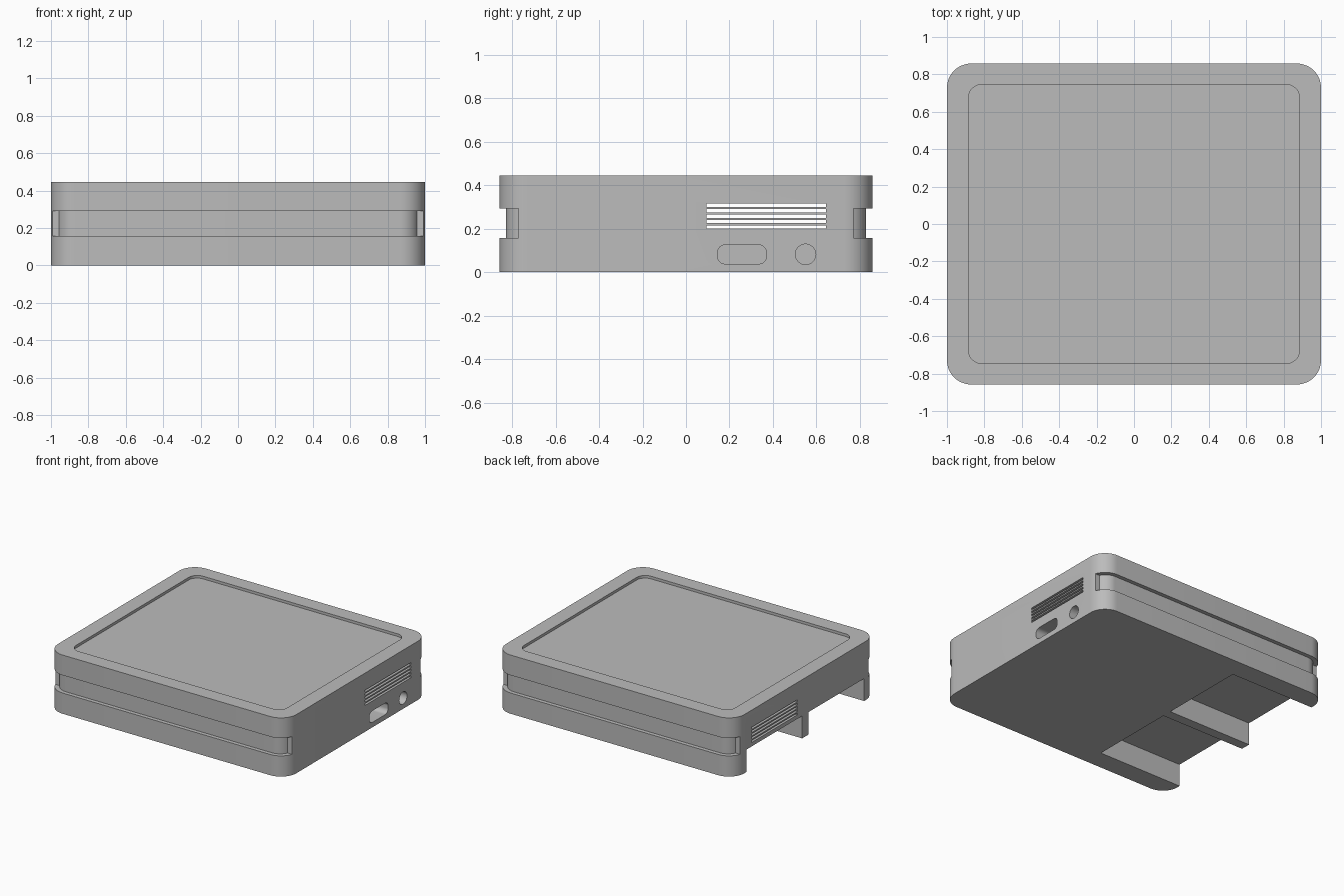
import bpy
import bmesh
from math import sin, cos, pi, asin, radians

cube = bpy.data.objects.get("Cube")
if cube:
    bpy.data.objects.remove(cube, do_unlink=True)

# Single grey plastic
grey = bpy.data.materials.new("light grey plastic")
grey.use_nodes = True
COLOUR = (0.5, 0.5, 0.5, 1)
grey.diffuse_color = COLOUR
grey.node_tree.nodes["Principled BSDF"].inputs["Base Color"].default_value = COLOUR


def arc(cx, cy, r, start, end, steps=12):
    angles = [start + (end - start) * i / steps for i in range(steps + 1)]
    return [(cx + r * cos(a), cy + r * sin(a)) for a in angles]


def rounded_rect(u0, u1, v0, v1, r):
    centres = [(u1 - r, v1 - r), (u0 + r, v1 - r), (u0 + r, v0 + r), (u1 - r, v0 + r)]
    return [p for i, c in enumerate(centres)
            for p in arc(*c, r, i * pi / 2, (i + 1) * pi / 2)]


def rect(u0, u1, v0, v1):
    return [(u0, v0), (u1, v0), (u1, v1), (u0, v1)]


def prism(name, outline, low, high, axis="z"):
    """Extrude an outline: xy along z, or yz along x."""
    def place(p, d):
        return (p[0], p[1], d) if axis == "z" else (d, p[0], p[1])
    bm = bmesh.new()
    base = bm.faces.new([bm.verts.new(place(p, low)) for p in outline])
    top = bmesh.ops.extrude_face_region(bm, geom=[base])["geom"]
    shift = place((0, 0), high - low)
    bmesh.ops.translate(bm, verts=[g for g in top if isinstance(g, bmesh.types.BMVert)],
                        vec=shift)
    bmesh.ops.remove_doubles(bm, verts=bm.verts, dist=0.0001)
    bmesh.ops.recalc_face_normals(bm, faces=bm.faces)
    mesh = bpy.data.meshes.new(name)
    bm.to_mesh(mesh)
    bm.free()
    obj = bpy.data.objects.new(name, mesh)
    obj.data.materials.append(grey)
    bpy.context.collection.objects.link(obj)
    return obj


# Housing block
HEIGHT = 0.445
housing = prism("housing", rounded_rect(-1, 1, -0.858, 0.858, 0.13), 0, HEIGHT)
cutters = []

# Shallow recess in the lid
cutters.append(prism("lid_recess", rounded_rect(-0.885, 0.885, -0.745, 0.745, 0.07),
                     HEIGHT - 0.02, HEIGHT + 0.1))

# Grip grooves that wrap around the front and back corners
R, CX, CY, END = 0.1, 0.865, 0.728, 0.77
a = asin((END - CY) / R)
inner = arc(CX, CY, R, a, pi / 2) + arc(-CX, CY, R, pi / 2, pi - a)
groove = inner + [(-1.2, END), (-1.2, 1.1), (1.2, 1.1), (1.2, END)]
for side in (-1, 1):
    cutters.append(prism("grip_groove", [(x, side * y) for x, y in groove], 0.157, 0.292))

# Two bays open to one side and below, with a rib between
for y0, y1 in ((-0.705, -0.037), (0.037, 0.705)):
    cutters.append(prism("connector_bay", rect(-1.2, -0.295, y0, y1), -0.1, 0.17))

# Vent slots right through
for i in range(5):
    z = 0.2 + 0.025 * i
    cutters.append(prism("vent_slot", rect(0.095, 0.645, z, z + 0.015), -1.2, 1.2, "x"))

# Cable port and round socket
cutters.append(prism("cable_port", rounded_rect(0.145, 0.37, 0.038, 0.125, 0.035),
                     0.6, 1.2, "x"))
cutters.append(prism("round_socket", arc(0.55, 0.082, 0.047, 0, 2 * pi, 32)[:-1],
                     0.6, 1.2, "x"))

# Cut everything out of the housing
bpy.ops.object.select_all(action="DESELECT")
bpy.context.view_layer.objects.active = housing
housing.select_set(True)
for cutter in cutters:
    mod = housing.modifiers.new(cutter.name, "BOOLEAN")
    mod.operation = "DIFFERENCE"
    mod.solver = "EXACT"
    mod.object = cutter
    bpy.ops.object.modifier_apply(modifier=mod.name)
    bpy.data.objects.remove(cutter, do_unlink=True)

bpy.ops.object.shade_smooth_by_angle(angle=radians(30))
